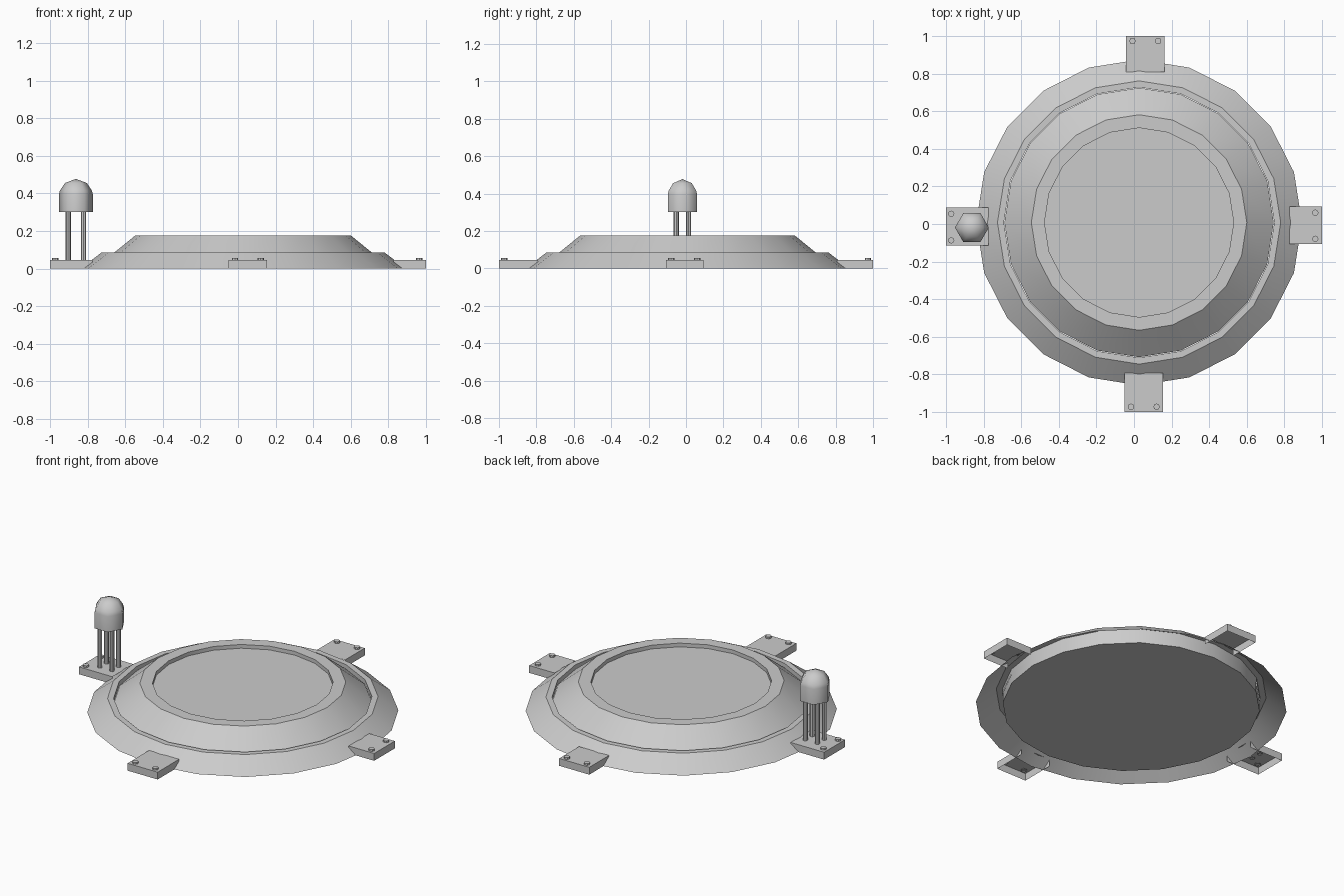
import bpy, bmesh, math

if "Cube" in bpy.data.objects:
    bpy.data.objects.remove(bpy.data.objects["Cube"])

CX, CY = 0.027, 0.008   # centre of the round body


def finish(bm, name, smooth=True):
    mesh = bpy.data.meshes.new(name)
    bm.to_mesh(mesh)
    bm.free()
    ob = bpy.data.objects.new(name, mesh)
    bpy.context.collection.objects.link(ob)
    bpy.ops.object.select_all(action='DESELECT')
    ob.select_set(True)
    bpy.context.view_layer.objects.active = ob
    if smooth:
        bpy.ops.object.shade_smooth_by_angle(angle=math.radians(30 if smooth is True else smooth))
    return ob


def lathe(name, profile, sides, x, y, smooth=True):
    """Spin an (r, z) profile; r = 0 becomes a pole or a flat cap."""
    bm = bmesh.new()
    rings = []
    for r, z in profile:
        if r == 0:
            rings.append([bm.verts.new((x, y, z))])
        else:
            rings.append([bm.verts.new((x + r * math.cos(2 * math.pi * i / sides),
                                        y + r * math.sin(2 * math.pi * i / sides), z))
                          for i in range(sides)])
    for a, b in zip(rings, rings[1:]):
        for i in range(sides):
            j = (i + 1) % sides
            quad = [a[i % len(a)], a[j % len(a)], b[j % len(b)], b[i % len(b)]]
            bm.faces.new(list(dict.fromkeys(quad)))
    return finish(bm, name, smooth)


# Sloped outer flange, open underneath
lathe("outer_flange", [(0.866, 0), (0.753, 0.085), (0.719, 0.085), (0.719, 0.055)], 20, CX, CY)

# Raised hatch with flat floor, sloped side and recessed lid
lathe("hatch", [(0, 0), (0.716, 0), (0.716, 0.06), (0.573, 0.176), (0.503, 0.176),
                (0.503, 0.153), (0, 0.153)], 20, CX, CY)


# Mounting tabs: hollow boxes open below and towards the flange
def tab(name, x0, x1, y0, y1, inner):
    bm = bmesh.new()
    bmesh.ops.create_cube(bm, size=1)
    for v in bm.verts:
        v.co = (x1 if v.co.x > 0 else x0, y1 if v.co.y > 0 else y0, 0.045 if v.co.z > 0 else 0)
    bm.normal_update()
    drop = [f for f in bm.faces if f.normal.z < -0.5 or f.normal.dot(inner) > 0.5]
    bmesh.ops.delete(bm, geom=drop, context='FACES')
    finish(bm, name, False)


tab("front_tab", -0.05, 0.154, -1, CY - 0.80, (0, 1, 0))
tab("back_tab", -0.043, 0.161, CY + 0.80, 1, (0, -1, 0))
tab("left_tab", -1, CX - 0.80, -0.115, 0.088, (1, 0, 0))
tab("right_tab", CX + 0.80, 1, -0.107, 0.093, (-1, 0, 0))

# Bolt heads on the tabs
bolts = [(-0.016, -0.972), (0.12, -0.972), (-0.008, 0.973), (0.128, 0.973),
         (-0.972, 0.054), (-0.972, -0.087), (0.964, 0.06), (0.964, -0.079)]
for n, (x, y) in enumerate(bolts):
    lathe(f"bolt_{n + 1}", [(0.017, 0.04), (0.017, 0.056), (0, 0.056)], 8, x, y)

# Lamp: six-sided bulb on four thin posts
LX, LY = -0.862, -0.019
lathe("lamp_bulb", [(0, 0.30), (0.09, 0.30), (0.09, 0.395), (0.085, 0.415),
                    (0.058, 0.455), (0, 0.477)], 6, LX, LY, 65)
for n, (sx, sy) in enumerate([(-1, -1), (1, -1), (1, 1), (-1, 1)]):
    lathe(f"lamp_post_{n + 1}", [(0.014, 0.04), (0.014, 0.31)], 8, LX + 0.041 * sx, LY + 0.033 * sy)
